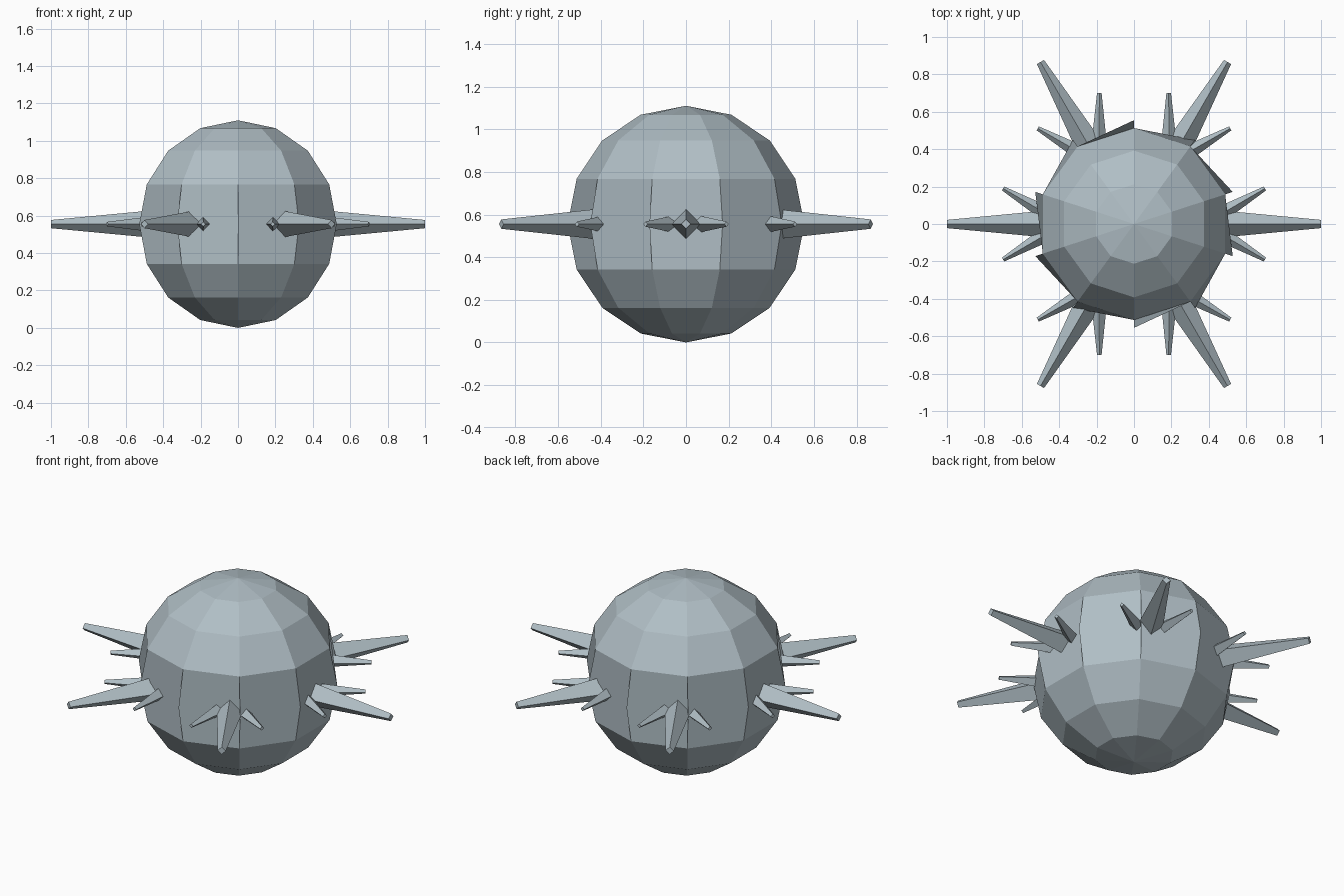
import bpy, bmesh, math
from mathutils import Vector

cube = bpy.data.objects.get("Cube")
if cube:
    bpy.data.objects.remove(cube, do_unlink=True)

RADIUS = 0.555
steel = bpy.data.materials.new("pale_blue_grey")
colour = (0.434, 0.515, 0.558, 1)
steel.diffuse_color = colour
steel.use_nodes = True
steel.node_tree.nodes["Principled BSDF"].inputs["Base Color"].default_value = colour


def make_object(name, bm):
    bmesh.ops.recalc_face_normals(bm, faces=bm.faces[:])
    mesh = bpy.data.meshes.new(name)
    bm.to_mesh(mesh)
    bm.free()
    mesh.materials.append(steel)
    obj = bpy.data.objects.new(name, mesh)
    bpy.context.collection.objects.link(obj)
    return obj


def ring_point(lat, lon):
    a, b = math.radians(lat), math.radians(lon)
    return Vector((math.cos(a) * math.cos(b), math.cos(a) * math.sin(b),
                   math.sin(a))) * RADIUS + Vector((0, 0, RADIUS))


# Ten-sided body: faceted rings, with six-cornered panels around the middle
def make_body():
    bm = bmesh.new()
    sides = 10
    rings = {lat: [bm.verts.new(ring_point(lat, 18 + 36 * i)) for i in range(sides)]
             for lat in (-67.5, -45, -22.5, 0, 22.5, 45, 67.5)}
    top = bm.verts.new(ring_point(90, 0))
    bottom = bm.verts.new(ring_point(-90, 0))
    for i in range(sides):
        j = (i + 1) % sides
        for low, high in ((-67.5, -45), (-45, -22.5), (22.5, 45), (45, 67.5)):
            bm.faces.new((rings[low][i], rings[low][j], rings[high][j], rings[high][i]))
        bm.faces.new((rings[-22.5][i], rings[-22.5][j], rings[0][j],
                      rings[22.5][j], rings[22.5][i], rings[0][i]))
        bm.faces.new((rings[67.5][i], rings[67.5][j], top))
        bm.faces.new((rings[-67.5][j], rings[-67.5][i], bottom))
    return make_object("body", bm)


# Tapered spike with a diamond section and a blunt tip
def make_spike(name, start, end, base_size, tip_size):
    bm = bmesh.new()
    side = (end - start).cross(Vector((0, 0, 1))).normalized()
    up = Vector((0, 0, 1))
    loops = []
    for centre, size in ((start, base_size), (end, tip_size)):
        loops.append([bm.verts.new(centre + d * size) for d in (side, up, -side, -up)])
    base, tip = loops
    for i in range(4):
        j = (i + 1) % 4
        bm.faces.new((base[i], base[j], tip[j], tip[i]))
    bm.faces.new(base)
    bm.faces.new(tip)
    return make_object(name, bm)


make_body()

# Six clusters: one long spike flanked by two short ones splayed outward
for k in range(6):
    turn = math.radians(60 * k)

    def spot(x, y):
        return Vector((x * math.cos(turn) - y * math.sin(turn),
                       x * math.sin(turn) + y * math.cos(turn), RADIUS))

    make_spike(f"long_spike_{k + 1}", spot(0.47, 0), spot(1, 0), 0.072, 0.022)
    for label, s in (("left", 1), ("right", -1)):
        make_spike(f"short_spike_{label}_{k + 1}", spot(0.46, 0.05 * s),
                   spot(0.70, 0.19 * s), 0.042, 0.012)
